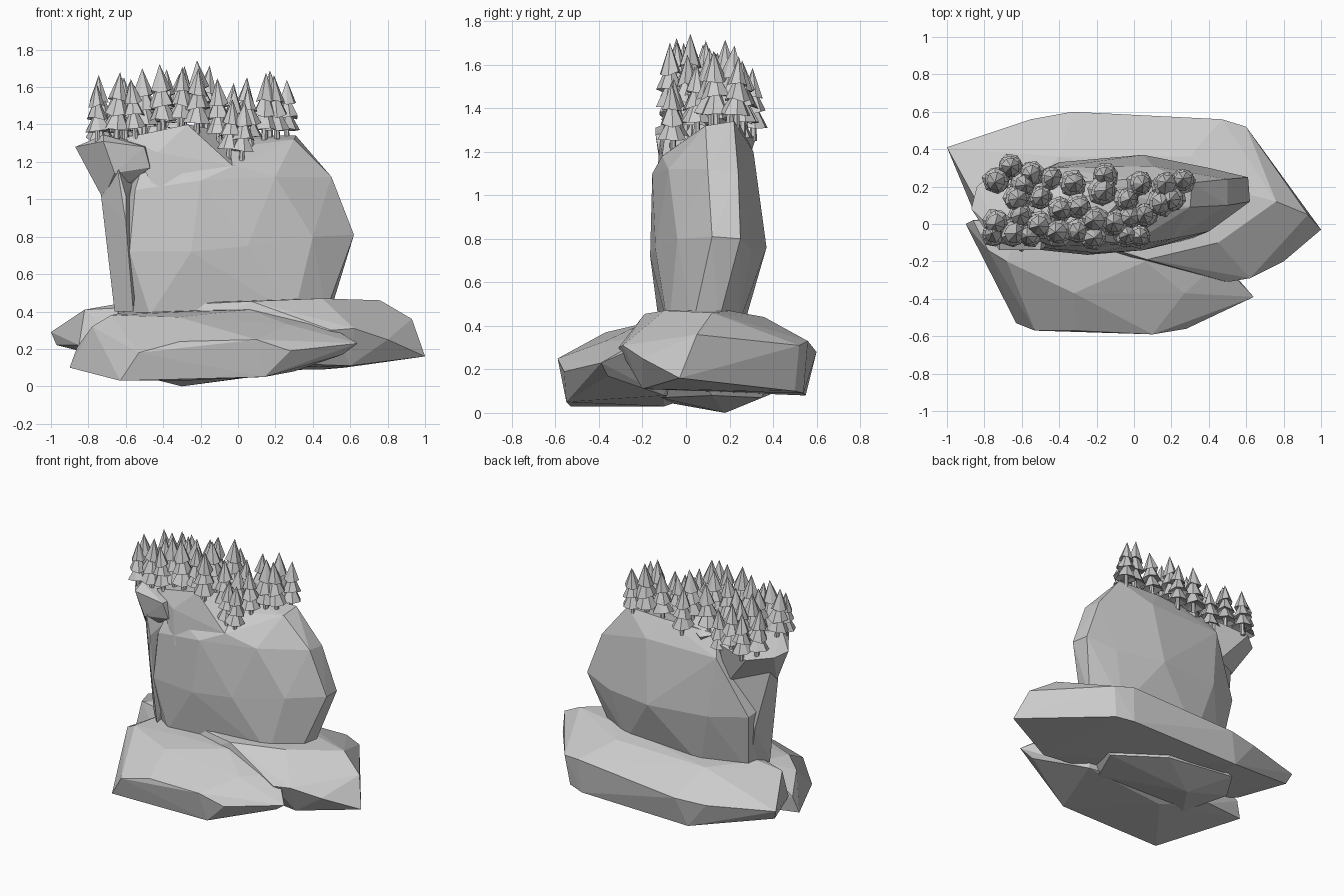
import bpy, bmesh, math, random
from mathutils import Vector
from mathutils.bvhtree import BVHTree

random.seed(4)


def add_object(name, bm):
    mesh = bpy.data.meshes.new(name)
    bm.to_mesh(mesh)
    ob = bpy.data.objects.new(name, mesh)
    bpy.context.collection.objects.link(ob)
    return ob


def rock(name, points):
    """Faceted stone: the convex hull of a few corner points."""
    bm = bmesh.new()
    for p in points:
        bm.verts.new(p)
    res = bmesh.ops.convex_hull(bm, input=bm.verts[:])
    inner = {v for v in res["geom_interior"] if isinstance(v, bmesh.types.BMVert)}
    bmesh.ops.delete(bm, geom=list(inner), context='VERTS')
    bmesh.ops.recalc_face_normals(bm, faces=bm.faces[:])
    add_object(name, bm)
    tree = BVHTree.FromBMesh(bm)
    bm.free()
    return tree


# Base slabs, with a low foot under the back one
rock("back_base_rock", [
    (-1, .41, .29), (-.97, .38, .22), (-.82, .08, .41), (-.85, .05, .22), (-.65, .1, .44),
    (-.55, .56, .27), (-.33, .6, .28), (.47, .56, .33), (.6, .52, .31), (.57, .5, .10),
    (-.4, .55, .08), (.45, .54, .09), (1, -.03, .16), (.93, .05, .36), (.76, .12, .46),
    (.8, -.2, .25), (.62, -.29, .31), (.5, -.31, .30), (.6, -.2, .11), (.45, -.1, .47),
    (.45, .2, .47), (.3, .36, .44), (-.4, .36, .43), (.07, -.19, .455),
    (-.5, -.1, .15), (.2, -.15, .12)])
rock("base_foot", [
    (-.3, .18, 0), (-.62, .2, .08), (-.5, -.1, .05), (.2, -.12, .07), (.3, .12, .08),
    (.0, .35, .07), (-.5, .4, .09), (-.6, 0, .25), (.4, 0, .25), (-.1, .4, .25)])
rock("front_base_rock", [
    (-.9, 0, .10), (-.86, .02, .21), (-.78, -.14, .32), (-.68, -.2, .38), (-.63, -.53, .03),
    (-.53, -.57, .18), (-.31, -.57, .24), (.1, -.59, .25), (.28, -.56, .19), (.14, -.55, .05),
    (.64, -.39, .23), (.56, -.36, .17), (.46, -.2, .34), (.27, -.37, .33), (-.32, -.37, .37),
    (-.27, -.19, .40), (.06, -.2, .41), (-.6, .02, .40), (.3, 0, .4), (-.3, -.1, .03),
    (.3, -.1, .08), (-.6, .05, .08)])

# Standing boulder: body, raised shoulder, left buttress and overhanging crown corner
body = rock("boulder_body", [
    (-.64, 0, .38), (-.47, -.12, .38), (.3, -.08, .38), (.47, .03, .40), (.5, .15, .42),
    (.3, .24, .40), (-.3, .26, .38), (-.6, .15, .38),
    (-.69, .05, .85), (-.58, -.13, .72), (-.25, -.165, .72), (.05, -.14, .75), (.4, -.04, .8),
    (.62, .12, .81), (.61, .25, .8), (.4, .3, .75), (.05, .37, .76), (-.4, .33, .78),
    (-.65, .22, .8),
    (-.55, -.12, 1.05), (-.2, -.155, 1.1), (.2, -.08, 1.12), (.5, .1, 1.12), (.5, .24, 1.1),
    (.1, .31, 1.2), (-.45, .3, 1.2),
    (-.02, -.11, 1.18), (.3, .09, 1.32), (.31, .22, 1.34), (0, .24, 1.34), (-.4, .22, 1.33),
    (-.5, -.06, 1.22)])
shoulder = rock("boulder_shoulder", [
    (-.43, -.12, 1.25), (-.27, -.08, 1.4), (-.27, .15, 1.39), (-.03, -.11, 1.18),
    (-.05, .15, 1.36), (-.5, .15, 1.35), (-.6, -.06, 1.33), (-.41, -.14, 1.0), (-.3, .1, 1.0),
    (-.3, .27, 1.3)])
buttress = rock("boulder_buttress", [
    (-.66, -.01, .4), (-.56, -.12, .4), (-.71, .02, .85), (-.6, -.15, .88), (-.73, 0, 1.0),
    (-.6, -.14, 1.02), (-.66, .16, .7), (-.6, .12, .4), (-.5, .26, 1.05), (-.74, .1, 1.1),
    (-.65, -.12, 1.2), (-.5, .2, 1.2)])
crown = rock("boulder_crown_corner", [
    (-.87, .08, 1.28), (-.77, .08, 1.12), (-.72, 0, 1.0), (-.66, -.12, 1.14),
    (-.72, -.14, 1.31), (-.5, -.14, 1.28), (-.47, -.12, 1.17), (-.45, .28, 1.3),
    (-.7, .32, 1.26), (-.84, .2, 1.27), (-.5, .24, 1.02), (-.72, -.06, 1.345)])

# One low-poly pine: trunk and three jagged tiers
bm = bmesh.new()


def tier(z0, z1, r, turn, sides=7):
    """Open-skirted cone whose rim points droop unevenly."""
    tip, base = bm.verts.new((0, 0, z1)), bm.verts.new((0, 0, z0 + .03))
    rim = []
    for i in range(sides):
        a = 2 * math.pi * i / sides + turn
        rr = r * random.uniform(.88, 1.1)
        rim.append(bm.verts.new((rr * math.cos(a), rr * math.sin(a), z0 + random.uniform(-.008, .016))))
    for i in range(sides):
        j = (i + 1) % sides
        bm.faces.new((rim[i], rim[j], tip))
        bm.faces.new((rim[j], rim[i], base))


bmesh.ops.create_cone(bm, cap_ends=True, segments=6, radius1=.018, radius2=.014, depth=.12)
bmesh.ops.translate(bm, verts=bm.verts[:], vec=(0, 0, .04))
tier(.05, .19, .08, 0)
tier(.12, .27, .068, .5)
tier(.20, .35, .053, .2)
pine = add_object("pine", bm)
bm.free()

# Grove planted on the boulder's crown
spots = [(-.66, .31), (-.73, .24), (-.55, .27), (-.45, .24), (-.63, .14), (-.5, .14),
         (-.33, .21), (-.15, .26), (-.17, .17), (.03, .22), (.17, .20), (.26, .23),
         (.14, .12), (.07, .05), (-.03, .04), (.02, -.06), (-.05, -.06), (-.2, .02),
         (-.3, .09), (-.4, .08), (-.4, -.04), (-.3, -.03), (-.5, 0), (-.6, .03),
         (-.73, .01), (-.75, -.06), (-.65, -.05), (-.22, -.07), (-.1, 0), (-.04, .13),
         (-.55, -.06), (.21, .14), (-.6, .21)]
for k, (x, y) in enumerate(spots):
    hits = [t.ray_cast(Vector((x, y, 3)), Vector((0, 0, -1)))[0]
            for t in (body, shoulder, buttress, crown)]
    z = max([h.z for h in hits if h] or [1.28])
    ob = pine if k == 0 else bpy.data.objects.new("pine", pine.data)
    if k:
        bpy.context.collection.objects.link(ob)
    ob.location = (x, y, z)
    ob.rotation_euler = (random.uniform(-.06, .06), random.uniform(-.06, .06), random.uniform(0, 6.28))
    s = random.uniform(.86, 1.02)
    ob.scale = (s, s, s)
